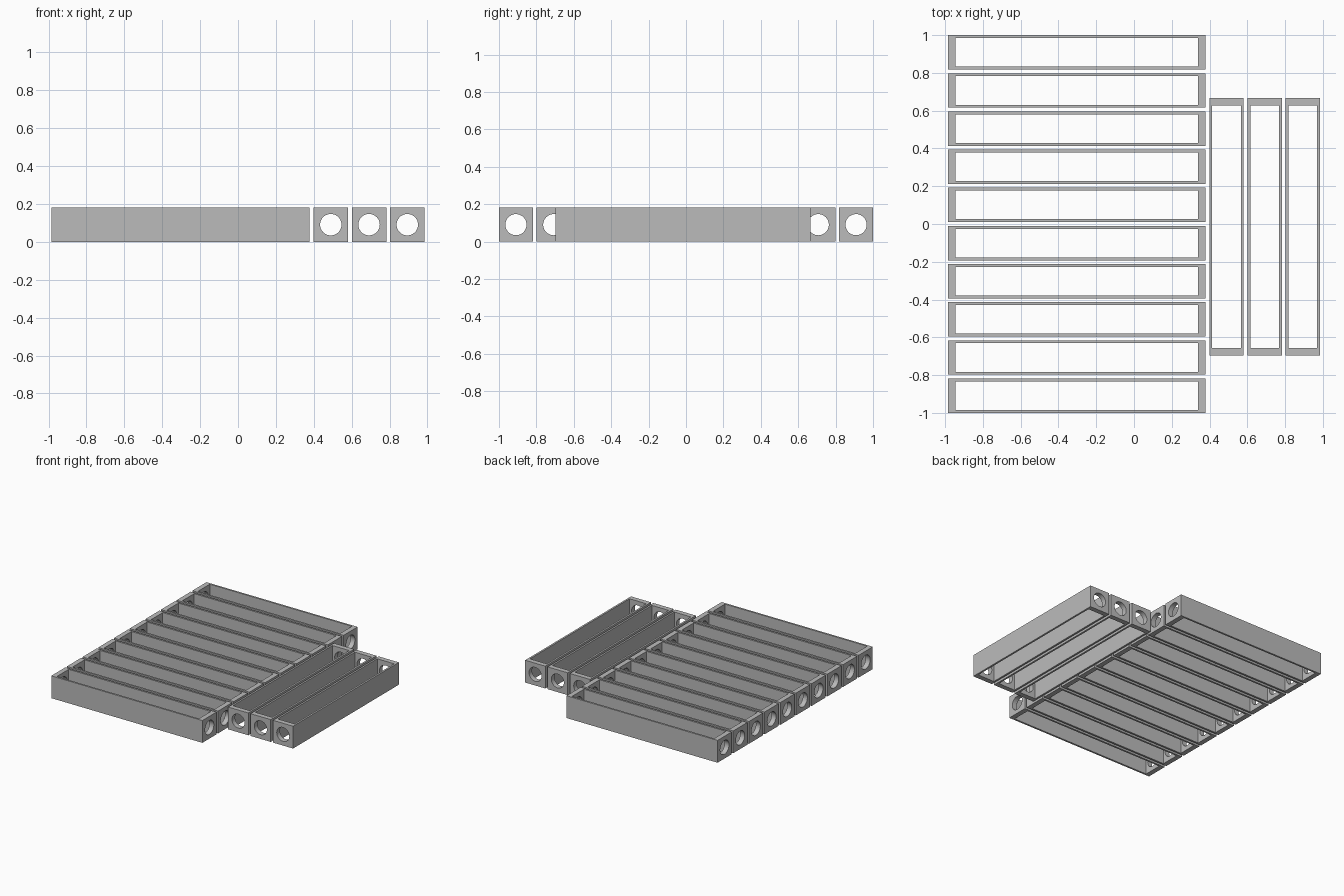
import bpy, bmesh, math
from mathutils import Matrix

if "Cube" in bpy.data.objects:
    bpy.data.objects.remove(bpy.data.objects["Cube"])

U = 2 / 198                       # one unit; ten rows of 18 with gaps of 2
LENGTH, WIDTH, PITCH = 135 * U, 18 * U, 20 * U
END_WALL, SIDE_WALL, HOLE_R = 4 * U, 1.5 * U, 5.6 * U

grey = bpy.data.materials.new("grey")
grey.diffuse_color = (0.5, 0.5, 0.5, 1)
grey.use_nodes = True
grey.node_tree.nodes["Principled BSDF"].inputs["Base Color"].default_value = grey.diffuse_color


def add_object(name, bm):
    mesh = bpy.data.meshes.new(name)
    bm.to_mesh(mesh)
    bm.free()
    obj = bpy.data.objects.new(name, mesh)
    bpy.context.collection.objects.link(obj)
    return obj


def box(name, x, y, z):
    bm = bmesh.new()
    bmesh.ops.create_cube(bm, size=1, matrix=Matrix.Diagonal((x, y, z, 1)))
    return add_object(name, bm)


def rod(name, radius, length):
    bm = bmesh.new()
    bmesh.ops.create_cone(bm, cap_ends=True, segments=48, radius1=radius,
                          radius2=radius, depth=length,
                          matrix=Matrix.Rotation(math.pi / 2, 4, 'Y'))
    return add_object(name, bm)


# Open frame: block with a cavity through top and bottom, round holes in the ends
frame = box("frame_row_1", LENGTH, WIDTH, WIDTH)
cutters = [box("cavity_cutter", LENGTH - 2 * END_WALL, WIDTH - 2 * SIDE_WALL, WIDTH * 2),
           rod("hole_cutter", HOLE_R, LENGTH * 1.2)]
for cutter in cutters:
    cutter.hide_render = True
    mod = frame.modifiers.new("cut", 'BOOLEAN')
    mod.operation, mod.solver, mod.object = 'DIFFERENCE', 'EXACT', cutter

# Bake the cuts so every copy shares one mesh
bpy.context.view_layer.update()
mesh = bpy.data.meshes.new_from_object(
    frame.evaluated_get(bpy.context.evaluated_depsgraph_get()))
for obj in [frame] + cutters:
    bpy.data.objects.remove(obj)
mesh.name = "frame"
mesh.materials.clear()
mesh.materials.append(grey)


def place(name, x, y, turn=0):
    obj = bpy.data.objects.new(name, mesh)
    bpy.context.collection.objects.link(obj)
    obj.location = (x, y, WIDTH / 2)
    obj.rotation_euler.z = turn
    return obj


# Ten frames lying along x
left = -97.5 * U
for i in range(10):
    first = place(f"row_frame_{i + 1}", left + LENGTH / 2, -1 + WIDTH / 2 + i * PITCH)

# Three frames lying along y beside them
for i in range(3):
    place(f"side_frame_{i + 1}", left + LENGTH + 2 * U + WIDTH / 2 + i * PITCH,
          -1.5 * U, math.pi / 2)

# Smooth the round holes, keep the corners sharp
bpy.ops.object.select_all(action='DESELECT')
first.select_set(True)
bpy.context.view_layer.objects.active = first
bpy.ops.object.shade_smooth_by_angle(angle=math.radians(30))
